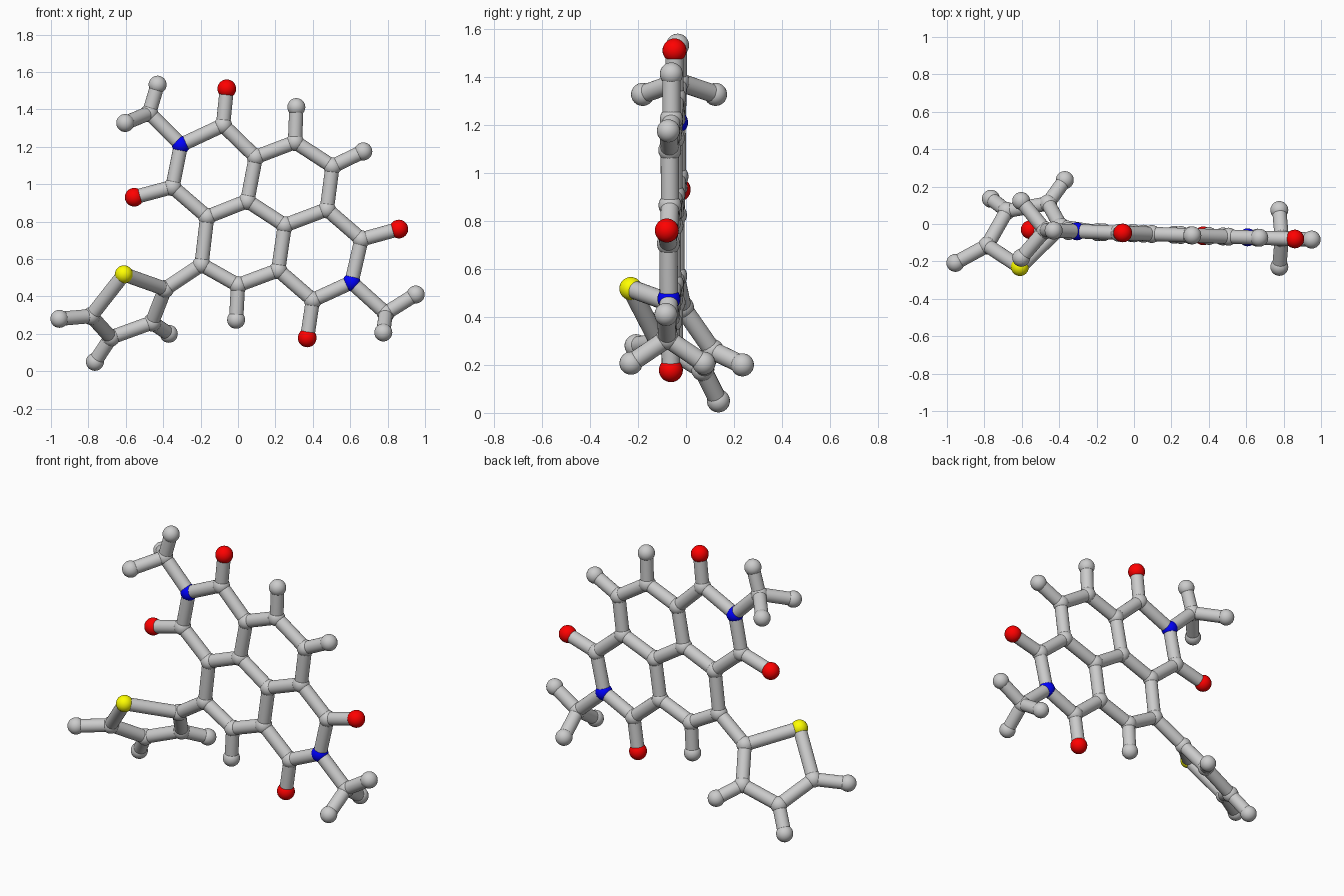
import bpy, bmesh
from mathutils import Vector

if "Cube" in bpy.data.objects:
    bpy.data.objects.remove(bpy.data.objects["Cube"])

BOND_R = 0.038


def core_y(x):
    # the fused ring plate leans slightly in depth
    return -0.05 - 0.035 * x


# Flat atoms of the fused rings: (x, z)
flat = {
    "carbon": [(-0.08, 1.315), (-0.35, 0.985), (0.095, 1.145), (0.305, 1.225),
               (0.505, 1.095), (0.475, 0.865), (0.66, 0.705), (0.40, 0.38),
               (0.215, 0.54), (0.05, 0.91), (0.25, 0.78), (-0.165, 0.825),
               (-0.195, 0.57), (0.0, 0.46), (-0.475, 1.38), (0.79, 0.31)],
    "nitrogen": [(-0.305, 1.21), (0.607, 0.475)],
    "oxygen": [(-0.06, 1.51), (-0.555, 0.93), (0.86, 0.76), (0.37, 0.178)],
    "hydrogen": [(0.312, 1.412), (0.67, 1.175), (-0.01, 0.275),
                 (-0.43, 1.532), (0.95, 0.41)],
}
# Atoms out of that plane: (x, y, z)
free = {
    "carbon": [(-0.39, -0.015, 0.44), (-0.46, 0.11, 0.26),
               (-0.68, 0.07, 0.18), (-0.785, -0.115, 0.295)],
    "sulfur": [(-0.61, -0.23, 0.518)],
    "hydrogen": [(-0.955, -0.208, 0.28), (-0.765, 0.135, 0.05),
                 (-0.37, 0.235, 0.2)],
}

atoms = [(e, Vector((x, core_y(x), z))) for e, pts in flat.items() for x, z in pts]
atoms += [(e, Vector(p)) for e, pts in free.items() for p in pts]
# Paired methyl hydrogens in front of and behind the plate
for x, z in ((-0.603, 1.327), (0.777, 0.207)):
    for s in (-1, 1):
        atoms.append(("hydrogen", Vector((x, core_y(x) + s * 0.152, z))))


def finish(bm, name, color=None):
    for f in bm.faces:
        f.smooth = True
    me = bpy.data.meshes.new(name)
    bm.to_mesh(me)
    bm.free()
    ob = bpy.data.objects.new(name, me)
    bpy.context.collection.objects.link(ob)
    if color:
        mat = bpy.data.materials.new(name + "_color")
        mat.diffuse_color = color
        mat.use_nodes = True
        mat.node_tree.nodes["Principled BSDF"].inputs["Base Color"].default_value = mat.diffuse_color
        me.materials.append(mat)


# Atom balls, one object per element
colors = {"nitrogen": (0, 0, 1, 1), "oxygen": (1, 0, 0, 1), "sulfur": (1, 1, 0, 1)}
for element in ("carbon", "hydrogen", "nitrogen", "oxygen", "sulfur"):
    bm = bmesh.new()
    for e, p in atoms:
        if e == element:
            ball = bmesh.ops.create_uvsphere(bm, u_segments=24, v_segments=16,
                                             radius=0.05 if e == "oxygen" else 0.048)
            bmesh.ops.translate(bm, verts=ball["verts"], vec=p)
    finish(bm, element + "_atoms", colors.get(element))

# Bond rods between neighbouring atoms
bm = bmesh.new()
for i, (ea, a) in enumerate(atoms):
    for eb, b in atoms[i + 1:]:
        hs = (ea, eb).count("hydrogen")
        d = b - a
        if hs == 2 or d.length > (0.25 if hs else 0.345):
            continue
        rod = bmesh.ops.create_cone(bm, segments=24, radius1=BOND_R, radius2=BOND_R,
                                    depth=d.length, cap_ends=False)["verts"]
        m = d.to_track_quat("Z", "Y").to_matrix().to_4x4()
        m.translation = (a + b) / 2
        bmesh.ops.transform(bm, matrix=m, verts=rod)
finish(bm, "bonds")
